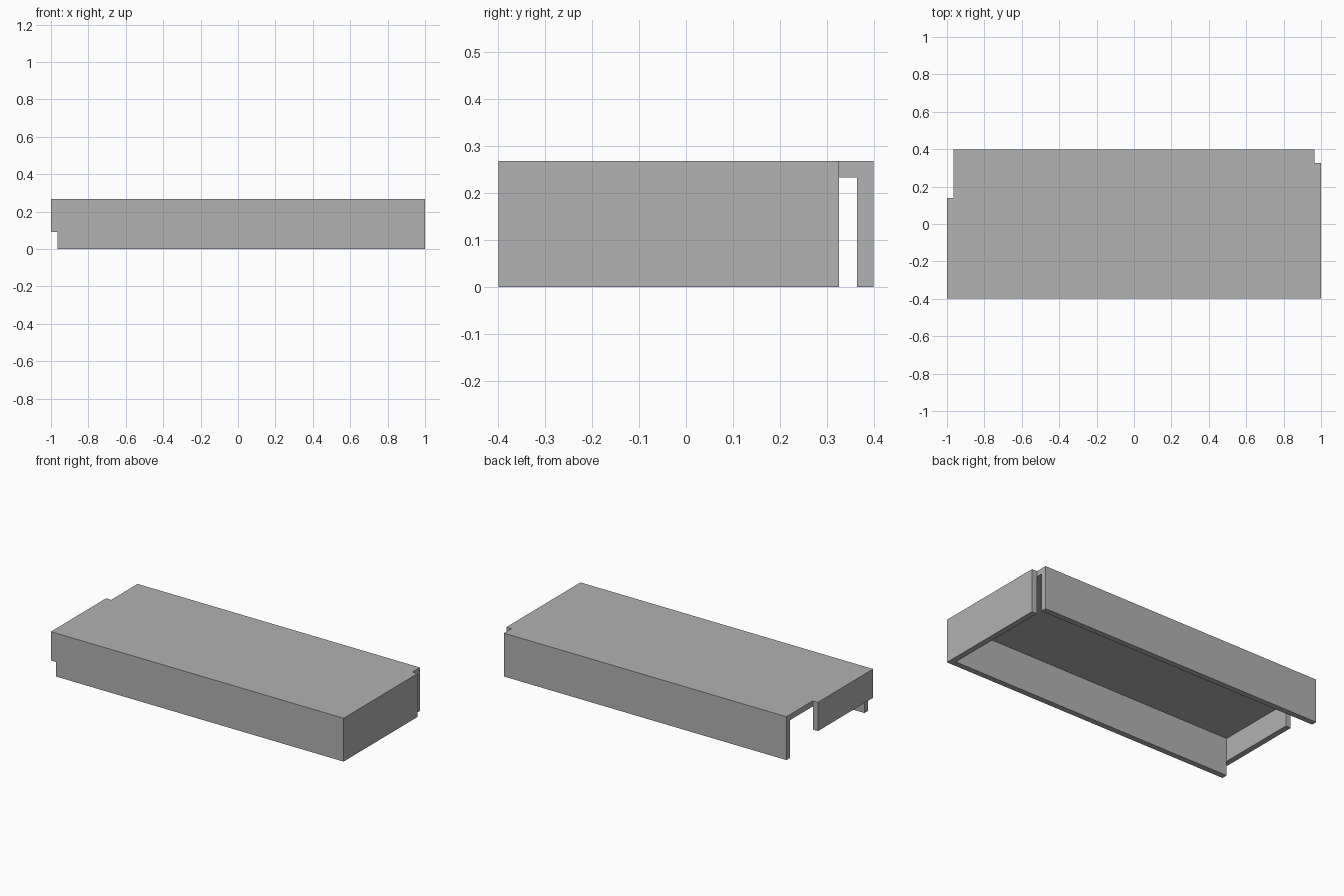
import bpy
import bmesh
from mathutils import Vector

if "Cube" in bpy.data.objects:
    bpy.data.objects.remove(bpy.data.objects["Cube"], do_unlink=True)

# Overall sizes
HALF_X, HALF_Y, HEIGHT = 1.0, 0.398, 0.268
T = 0.035                 # sheet thickness
INNER_X = HALF_X - T      # ends of the channel

grey = bpy.data.materials.new("plain grey")
grey.use_nodes = True
colour = (0.445, 0.445, 0.445, 1)
grey.diffuse_color = colour
grey.node_tree.nodes["Principled BSDF"].inputs["Base Color"].default_value = colour


def extrude_along_x(name, outline, x0, x1):
    """Extrude a (y, z) outline from x0 to x1."""
    bm = bmesh.new()
    face = bm.faces.new([bm.verts.new((x0, y, z)) for y, z in outline])
    result = bmesh.ops.extrude_face_region(bm, geom=[face])
    moved = [g for g in result["geom"] if isinstance(g, bmesh.types.BMVert)]
    bmesh.ops.translate(bm, verts=moved, vec=Vector((x1 - x0, 0, 0)))
    bmesh.ops.recalc_face_normals(bm, faces=bm.faces)
    mesh = bpy.data.meshes.new(name)
    bm.to_mesh(mesh)
    bm.free()
    mesh.materials.append(grey)
    obj = bpy.data.objects.new(name, mesh)
    bpy.context.collection.objects.link(obj)
    return obj


def rectangle(y0, y1, z0, z1):
    return [(y0, z0), (y1, z0), (y1, z1), (y0, z1)]


# Folded channel: front wall, top panel and back wall
channel = [(-HALF_Y, 0), (-HALF_Y, HEIGHT), (HALF_Y, HEIGHT), (HALF_Y, 0),
           (HALF_Y - T, 0), (HALF_Y - T, HEIGHT - T),
           (-HALF_Y + T, HEIGHT - T), (-HALF_Y + T, 0)]
extrude_along_x("channel_cover", channel, -INNER_X, INNER_X)

# Tall end flap, stopping short of the back wall
extrude_along_x("tall_end_flap", rectangle(-HALF_Y, 0.325, 0, HEIGHT),
                INNER_X, HALF_X)

# Short end flap, raised at the bottom and cut back
extrude_along_x("short_end_flap", rectangle(-HALF_Y, 0.14, 0.09, HEIGHT),
                -HALF_X, -INNER_X)
